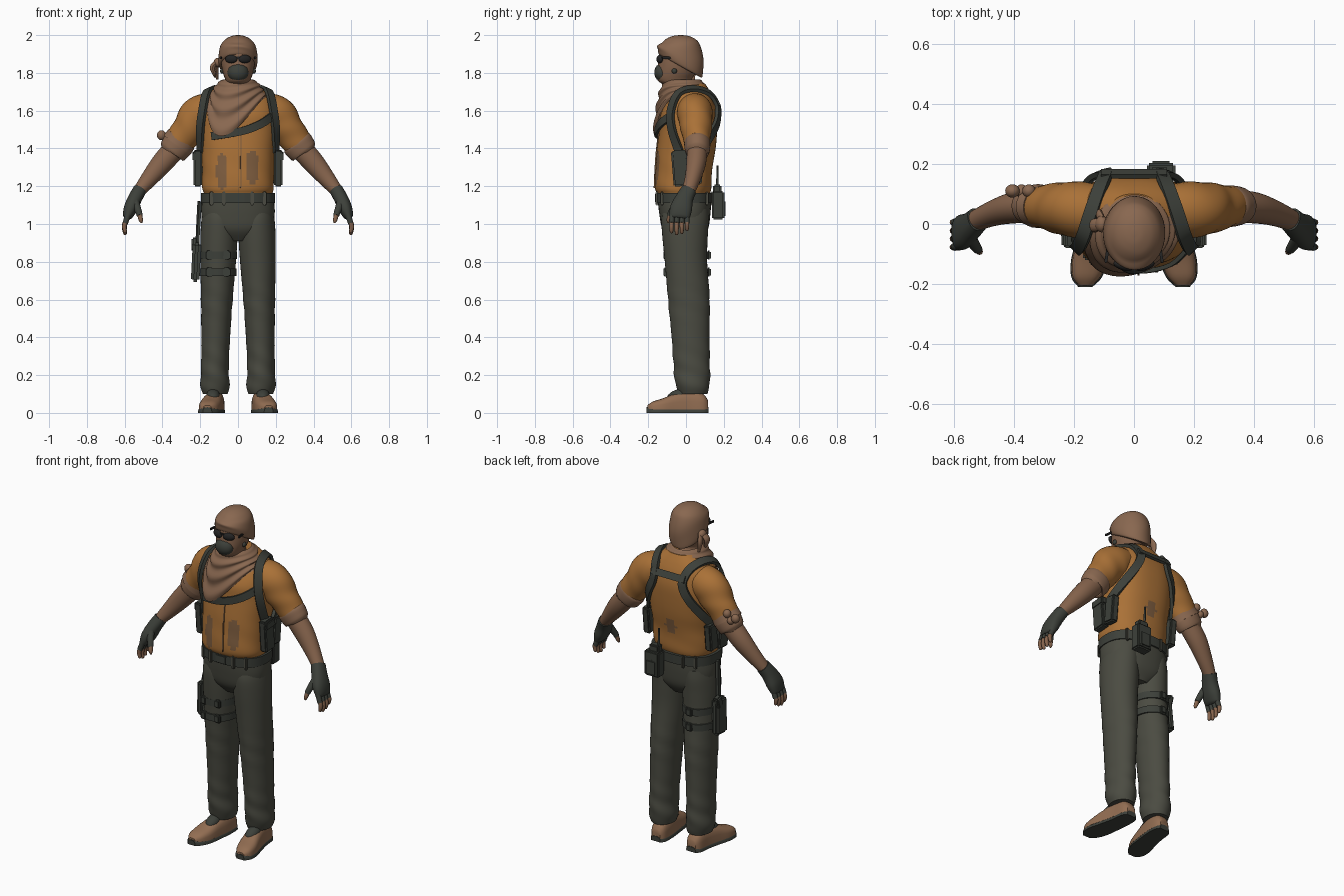
import bpy, bmesh, math
from mathutils import Vector

if "Cube" in bpy.data.objects:
    bpy.data.objects.remove(bpy.data.objects["Cube"])

def material(name, rgb):
    m = bpy.data.materials.new(name)
    m.diffuse_color = (*rgb, 1)
    m.use_nodes = True
    m.node_tree.nodes["Principled BSDF"].inputs["Base Color"].default_value = m.diffuse_color
    return m

SKIN = material("skin", (0.235, 0.125, 0.072))
CLOTH = material("brown cloth", (0.25, 0.137, 0.08))
SHIRT = material("orange shirt", (0.40, 0.165, 0.038))
STAIN = material("shirt stain", (0.21, 0.11, 0.05))
PANTS = material("grey green trousers", (0.07, 0.071, 0.054))
GEAR = material("dark gear", (0.046, 0.051, 0.042))
BOOT = material("boot leather", (0.29, 0.155, 0.085))
BLACK = material("black lens", (0.018, 0.018, 0.018))

def finish(name, bm, mat, angle=40):
    bmesh.ops.recalc_face_normals(bm, faces=bm.faces)
    me = bpy.data.meshes.new(name)
    bm.to_mesh(me)
    bm.free()
    me.materials.append(mat)
    me.shade_smooth()
    me.set_sharp_from_angle(angle=math.radians(angle))
    ob = bpy.data.objects.new(name, me)
    bpy.context.collection.objects.link(ob)
    return ob

def skin_rings(name, rings, mat, caps=True, angle=40):
    bm = bmesh.new()
    vs = [[bm.verts.new(p) for p in r] for r in rings]
    n = len(vs[0])
    for a, b in zip(vs, vs[1:]):
        for i in range(n):
            bm.faces.new((a[i], a[(i + 1) % n], b[(i + 1) % n], b[i]))
    if caps:
        bm.faces.new(vs[0])
        bm.faces.new(vs[-1])
    return finish(name, bm, mat, angle)

def spline(pts, sub):
    """Catmull-Rom through points of any dimension."""
    p = [pts[0]] + list(pts) + [pts[-1]]
    out = []
    for i in range(1, len(p) - 2):
        for k in range(sub):
            t = k / sub
            out.append([0.5 * (2 * b + (c - a) * t + (2 * a - 5 * b + 4 * c - d) * t * t
                        + (3 * b - a - 3 * c + d) * t ** 3)
                        for a, b, c, d in zip(p[i - 1], p[i], p[i + 1], p[i + 2])])
    return out + [list(pts[-1])]

def spow(v, e):
    return math.copysign(abs(v) ** e, v)

def loft(name, pts, mat, n=28, sub=5, flat=True, power=2.0, fold=None, deform=None):
    """Skin over ellipses (x, y, z, ra, rb); flat keeps them horizontal."""
    path = spline(pts, sub)
    rings = []
    for i, q in enumerate(path):
        c = Vector(q[:3])
        if flat:
            u, v = Vector((1, 0, 0)), Vector((0, 1, 0))
        else:
            t = (Vector(path[min(i + 1, len(path) - 1)][:3]) - Vector(path[max(i - 1, 0)][:3])).normalized()
            u = t.cross(Vector((0, 1, 0))).normalized()
            v = u.cross(t)
        ring = []
        for k in range(n):
            a = 2 * math.pi * k / n
            f = 1 + (fold(a, c) if fold else 0)
            p = c + u * spow(math.cos(a), 2 / power) * q[3] * f + v * spow(math.sin(a), 2 / power) * q[4] * f
            ring.append(deform(p) if deform else p)
        rings.append(ring)
    return skin_rings(name, rings, mat)

def strap(name, pts, width, mat, thick=0.014):
    """Flat ribbon facing away from the middle of the body."""
    path = [Vector(p) for p in spline(pts, 6)]
    rings = []
    for i, p in enumerate(path):
        t = (path[min(i + 1, len(path) - 1)] - path[max(i - 1, 0)]).normalized()
        nrm = p - Vector((p.x * 0.5, 0.02, min(p.z, 1.56)))
        b = t.cross(nrm).normalized()
        nrm = b.cross(t)
        rings.append([p + b * width / 2 * s + nrm * thick / 2 * h for s, h in ((-1, -1), (1, -1), (1, 1), (-1, 1))])
    return skin_rings(name, rings, mat)

def box(name, loc, size, mat, rot=(0, 0, 0), bevel=0.008):
    bm = bmesh.new()
    bmesh.ops.create_cube(bm, size=1)
    bmesh.ops.scale(bm, vec=size, verts=bm.verts)
    bmesh.ops.bevel(bm, geom=bm.edges[:], offset=min(bevel, min(size) * 0.3), segments=2, affect='EDGES')
    ob = finish(name, bm, mat)
    ob.location, ob.rotation_euler = loc, rot
    return ob

def ball(name, loc, size, mat, rot=(0, 0, 0)):
    bm = bmesh.new()
    bmesh.ops.create_uvsphere(bm, u_segments=20, v_segments=12, radius=1)
    bmesh.ops.scale(bm, vec=size, verts=bm.verts)
    ob = finish(name, bm, mat)
    ob.location, ob.rotation_euler = loc, rot
    return ob

# Shirt body, with stains picked by position
TORSO = [(0, -.015, 1.165, .182, .142), (0, -.016, 1.20, .19, .15), (0, -.01, 1.30, .19, .15),
         (0, .002, 1.40, .195, .155), (0, .012, 1.50, .203, .153), (0, .015, 1.58, .203, .15),
         (0, .025, 1.65, .188, .125), (0, .03, 1.70, .15, .098), (0, .025, 1.745, .085, .075)]

def surf(x, z, side):
    """Depth of the shirt at a given x and z."""
    rows = spline(TORSO, 6)
    q = min(rows, key=lambda r: abs(r[2] - z))
    return q[1] + side * q[4] * max(0.0, 1 - min(1, abs(x / q[3])) ** 2.4) ** (1 / 2.4)

torso = loft("shirt_body", TORSO, SHIRT, n=72, sub=8, power=2.4,
             fold=lambda a, c: 0.008 * math.sin(3 * a + 45 * c.z) * max(0, 1.45 - c.z) / 0.28)
torso.data.materials.append(STAIN)
for f in torso.data.polygons:
    c = f.center
    for x, z, side, rx, rz in ((.075, 1.30, -1, .035, .09), (-.085, 1.28, -1, .03, .10), (.0, 1.33, 1, .035, .05)):
        if c.y * side > 0 and ((c.x - x) / rx) ** 2 + ((c.z - z) / rz) ** 2 < 1:
            f.material_index = 1
strap("button_placket", [(.015, surf(.015, z, -1) - .002, z) for z in (1.19, 1.28, 1.38, 1.48)], .006, STAIN, .008)

# Hips and belt
loft("trouser_hips", [(0, 0, .91, .06, .08), (0, -.004, .97, .17, .12), (0, -.006, 1.05, .194, .135),
                      (0, -.008, 1.13, .19, .142)], PANTS, n=40, power=2.4)
loft("belt", [(0, -.008, 1.11, .197, .15), (0, -.008, 1.165, .197, .152)], GEAR, n=48, sub=1, power=2.4)
box("belt_buckle", (0, -.158, 1.138), (.07, .014, .05), GEAR)
for x in (-.14, -.075, .075, .14):
    for side in (-1, 1):
        y = -.008 + side * .152 * (1 - abs(x / .197) ** 2.4) ** (1 / 2.4)
        box("belt_loop", (x, y, 1.135), (.02, .016, .075), PANTS)

def wrinkle(a, c):
    low = max(0, 1 - abs(c.z - .22) / .2) + .6 * max(0, 1 - abs(c.z - .58) / .15)
    return .035 * low * math.sin(55 * c.z + 2 * a)

LEG = [(.12, .038, .10, .066, .075), (.122, .035, .15, .077, .09), (.122, .03, .25, .073, .096),
       (.118, .024, .40, .076, .10), (.112, .015, .60, .084, .11), (.105, 0, .80, .094, .112),
       (.101, -.005, .93, .098, .12), (.1, -.005, 1.02, .094, .125), (.095, -.002, 1.08, .09, .12)]
SHOE = [(.117, .117, .028, .065), (.09, .118, .045, .10), (.02, .122, .05, .115), (-.05, .134, .054, .105),
        (-.12, .148, .058, .078), (-.175, .158, .047, .06), (-.205, .162, .022, .04)]

def shoe_part(name, s, grow, z0, height, mat):
    rings = []
    for y, cx, w, h in spline(SHOE, 4):
        ring = []
        for k in range(24):
            a = 2 * math.pi * k / 24
            top = (height or h) - z0
            ring.append((s * (cx + w * grow * spow(math.cos(a), .75)), y * (1 + (grow - 1) * .3),
                         z0 + top * max(0, spow(math.sin(a), .6))))
        rings.append(ring)
    skin_rings(name, rings, mat)

for s in (-1, 1):
    def side_pts(pts):
        return [(p[0] * s, *p[1:]) for p in pts]
    tag = "left" if s > 0 else "right"
    # Legs and shoes
    loft(tag + "_trouser_leg", side_pts(LEG), PANTS, n=36, sub=8, fold=wrinkle)
    shoe_part(tag + "_shoe", s, 1.0, .018, None, BOOT)
    shoe_part(tag + "_sole", s, 1.07, 0, .03, GEAR)
    ball(tag + "_shoe_tongue", (s * .132, -.045, .09), (.036, .06, .033), GEAR, (.35, 0, 0))
    # Arms
    loft(tag + "_sleeve", side_pts([(.10, .04, 1.62, .075, .085), (.195, .048, 1.58, .105, .093),
         (.27, .055, 1.49, .086, .08), (.335, .06, 1.40, .075, .062)]), SHIRT, sub=8, flat=False,
         fold=lambda a, c: .02 * math.sin(70 * c.z + 2 * a))
    loft(tag + "_rolled_cuff", side_pts([(.304, .058, 1.44, .07, .06), (.312, .059, 1.43, .083, .069),
         (.33, .06, 1.405, .082, .068), (.35, .06, 1.38, .074, .062), (.352, .06, 1.377, .05, .05)]),
         CLOTH, sub=3, flat=False)
    loft(tag + "_forearm", side_pts([(.32, .06, 1.415, .06, .055), (.40, .054, 1.325, .057, .052),
         (.47, .035, 1.24, .045, .042), (.535, .008, 1.16, .03, .034)]), SKIN, flat=False)
    loft(tag + "_glove", side_pts([(.521, .015, 1.18, .036, .041), (.545, -.008, 1.135, .037, .047),
         (.568, -.025, 1.085, .036, .058), (.583, -.033, 1.045, .027, .055), (.588, -.035, 1.03, .016, .05)]),
         GEAR, flat=False, power=2.3)
    for i, drop in enumerate((.01, 0, .006, .022)):
        y = -.073 + i * .026
        mid = (.597, y * 1.04, 1.005, .0145, .0135)
        loft(tag + "_glove_finger", side_pts([(.578, y, 1.06, .016, .0145), mid]), GEAR, n=12, sub=2, flat=False)
        loft(tag + "_fingertip", side_pts([(.596, y * 1.04, 1.01, .0125, .012), (.602, y * 1.05, .975 + drop, .012, .011),
             (.597, y * 1.05, .948 + drop, .009, .009), (.595, y * 1.05, .942 + drop, .003, .003)]),
             SKIN, n=12, sub=3, flat=False)
    loft(tag + "_glove_thumb", side_pts([(.548, -.045, 1.12, .024, .02), (.528, -.075, 1.07, .018, .017),
         (.52, -.085, 1.045, .016, .015)]), GEAR, n=12, flat=False)
    loft(tag + "_thumb_tip", side_pts([(.521, -.084, 1.05, .013, .012), (.514, -.092, 1.02, .011, .011),
         (.511, -.094, 1.005, .004, .004)]), SKIN, n=12, flat=False)
    # Harness straps and side pouches
    strap(tag + "_shoulder_strap", side_pts([(.2, -.035, 1.38), (.2, -.075, 1.50), (.188, -.08, 1.60),
          (.168, -.04, 1.692), (.142, .04, 1.717), (.113, .12, 1.695), (.095, .163, 1.64), (.10, .171, 1.59),
          (.135, .158, 1.52), (.18, .105, 1.43), (.205, .045, 1.36)]), .046, GEAR, .018)
    box(tag + "_side_pouch", (s * .213, -.03, 1.295), (.045, .085, .19), GEAR, (.08, 0, 0))
    box(tag + "_pouch_flap", (s * .217, -.03, 1.36), (.048, .092, .05), GEAR, (.08, 0, 0))
    box(tag + "_rear_pouch", (s * .205, .055, 1.29), (.045, .07, .16), GEAR, (-.1, 0, 0))
    # Sunglasses and earpiece
    ball(tag + "_lens", (s * .036, -.139, 1.873), (.034, .015, .022), BLACK, (0, 0, s * .3))
    box(tag + "_glasses_arm", (s * .086, -.075, 1.88), (.01, .11, .014), BLACK, (0, 0, s * .15), .003)
    ball(tag + "_earpiece", (s * .085, -.062, 1.81), (.01, .014, .014), GEAR)
strap("harness_back_bar", [(-.11, .168, 1.645), (0, .168, 1.645), (.11, .168, 1.645)], .04, GEAR)
strap("chest_sling", [(x, surf(x, z, -1) - .016, z) for x, z in
      ((.185, 1.575), (.13, 1.535), (.05, 1.50), (-.04, 1.48), (-.14, 1.465))], .042, GEAR)

# Head, head wrap and mask
loft("head", [(0, -.005, 1.68, .065, .07), (0, -.03, 1.73, .062, .08), (0, -.06, 1.76, .066, .09),
              (0, -.052, 1.80, .08, .102), (0, -.042, 1.85, .089, .106), (0, -.035, 1.92, .088, .107)], SKIN)

def tilt(p):
    k = max(0, min(1, (1.96 - p.z) / .1))
    return Vector((p.x, p.y, p.z - .55 * (p.y + .03) * k))

loft("head_wrap", [(0, -.03, 1.835, .088, .108), (0, -.03, 1.845, .1, .118), (0, -.03, 1.90, .103, .122),
     (0, -.03, 1.945, .092, .109), (0, -.028, 1.978, .066, .08), (0, -.028, 1.995, .034, .042),
     (0, -.028, 2.0, .006, .008)], CLOTH, n=40, deform=tilt,
     fold=lambda a, c: .012 * math.sin(60 * c.z + 3 * math.cos(a)) * (c.z < 1.985))
ball("wrap_knot", (-.107, .0, 1.855), (.022, .028, .025), CLOTH)
loft("wrap_tail", [(-.11, .0, 1.86, .012, .02), (-.135, -.005, 1.83, .014, .022), (-.125, -.01, 1.79, .008, .018),
                   (-.122, -.01, 1.775, .003, .006)], CLOTH, n=12, flat=False)
loft("wrap_tail", [(-.105, .01, 1.86, .01, .018), (-.115, .03, 1.82, .012, .02), (-.11, .035, 1.765, .006, .012)],
     CLOTH, n=12, flat=False)
ball("face_mask", (0, -.125, 1.802), (.056, .043, .05), GEAR)
box("glasses_bridge", (0, -.147, 1.882), (.05, .01, .012), BLACK, bevel=.003)

# Neck scarf draped over the chest
rings = []
for i in range(31):
    t = i / 30
    ring = []
    for k in range(72):
        a = 2 * math.pi * k / 72
        c, sn = math.cos(a), math.sin(a)
        f = max(0, -math.sin(a + .25)) ** 2
        wave = 1 + .045 * math.sin(24 * t + 2.2 * math.sin(a + .6)) * min(1, 3 * t)
        grow = t ** .6
        x = (.078 + .078 * grow) * c * wave - .05 * t * f
        ry = .085 + (.085 if sn < 0 else .05) * grow
        y = -.012 + .012 * t + ry * sn * wave
        z = 1.765 - .095 * t - .205 * t * t * f
        if sn < 0 and z < 1.69:
            y = min(y, surf(x, z, -1) - .008 * wave)
        ring.append((x, y, z))
    rings.append(ring)
skin_rings("neck_scarf", rings, CLOTH, caps=False, angle=60)

# Bandana tied on the right sleeve, patch strap on the left
for dx, dz, r in ((0, 0, .02), (-.03, .02, .024), (.025, .035, .022)):
    ball("arm_bandana_knot", (-.375 + dx, .11, 1.45 + dz), (r, .022, r * 1.1), CLOTH)
loft("arm_bandana", [(-.30, .058, 1.45, .085, .07), (-.322, .06, 1.42, .088, .073)], CLOTH, sub=1, flat=False)
box("sleeve_tab", (.375, .06, 1.455), (.012, .035, .08), SHIRT, (0, -.65, 0))

# Radio on the back of the belt
box("radio_pouch", (.09, .17, 1.10), (.095, .065, .15), GEAR)
box("radio_body", (.085, .165, 1.17), (.065, .045, .08), GEAR)
box("radio_pocket", (.09, .198, 1.08), (.07, .024, .09), GEAR)
loft("radio_antenna", [(.065, .165, 1.18, .007, .007), (.062, .167, 1.31, .005, .005)], GEAR, n=10, sub=1)

# Thigh holster with leg bands and clips
box("holster", (-.222, 0, .80), (.045, .10, .21), GEAR, (.06, .05, 0), .014)
box("holster_grip", (-.228, .02, .89), (.035, .045, .07), GEAR, (-.3, 0, 0))
for z in (.745, .835):
    cx = -.105 - (.8 - z) * .03
    loft("thigh_band", [(cx, .002, z - .02, .099, .119), (cx, .002, z + .02, .1, .12)], GEAR, n=36, sub=1)
    for x, y in ((-.15, -.108), (-.06, -.108), (-.105, .12)):
        box("band_clip", (x, y, z), (.04, .024, .048), GEAR)
strap("holster_hanger", [(-.203, -.01, 1.12), (-.21, -.005, 1.0), (-.216, 0, .88)], .035, GEAR)
